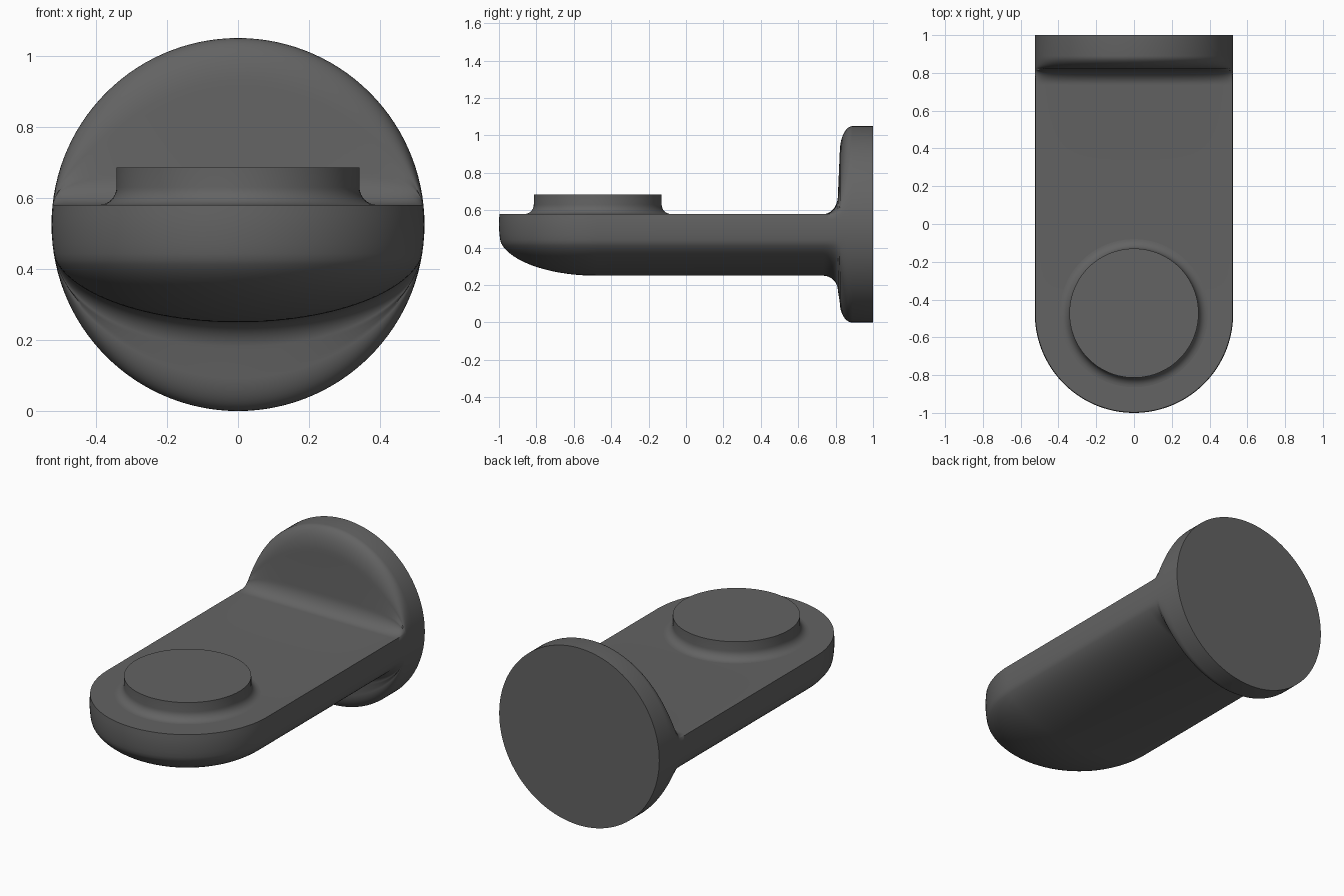
import bpy, bmesh
from math import sin, cos, pi, tanh
from mathutils import Vector

if "Cube" in bpy.data.objects:
    bpy.data.objects.remove(bpy.data.objects["Cube"])

R, CZ, TOP = 0.525, 0.525, 0.58      # flange radius and centre, shelf height
NOSE_Y = -0.475                      # centre of the rounded shelf end
N = 120                              # points round each section

dark = bpy.data.materials.new("dark_grey")
dark.diffuse_color = (0.125, 0.125, 0.125, 1)
dark.use_nodes = True
dark.node_tree.nodes["Principled BSDF"].inputs["Base Color"].default_value = dark.diffuse_color


def finish(name, bm):
    bmesh.ops.remove_doubles(bm, verts=bm.verts, dist=1e-4)
    bmesh.ops.recalc_face_normals(bm, faces=bm.faces)
    mesh = bpy.data.meshes.new(name)
    bm.to_mesh(mesh)
    bm.free()
    mesh.materials.append(dark)
    ob = bpy.data.objects.new(name, mesh)
    bpy.context.collection.objects.link(ob)
    bpy.ops.object.select_all(action='DESELECT')
    ob.select_set(True)
    bpy.context.view_layer.objects.active = ob
    bpy.ops.object.shade_smooth_by_angle(angle=1.15)


def spin(bm, pts, centre, angle, steps):
    verts = [bm.verts.new(p) for p in pts]
    edges = [bm.edges.new(e) for e in zip(verts, verts[1:])]
    bmesh.ops.spin(bm, geom=verts + edges, cent=centre, axis=(0, 0, 1),
                   angle=angle, steps=steps)


def section(i):
    """x, shelf height and disc height of one section point"""
    s = sin(2 * pi * i / N)
    disc = CZ + R * s
    shelf = min(TOP, disc) if s >= 0 else max(disc, 0.47 - 0.22 * abs(s))
    return R * cos(2 * pi * i / N), shelf, disc


def flare(i, k, steps=10):
    """Point i of ring k on the S-shaped blend from shelf to disc"""
    x, shelf, disc = section(i)
    gap = abs(disc - shelf)
    limit = 0.15 / max(abs(sin(2 * pi * i / N)), 0.05)
    low = 0.1 * tanh(4.5 * gap)
    high = limit * tanh(0.55 * gap / limit)
    if k <= steps:                   # hollow fillet
        a = k / steps * pi / 2
        y, h = 0.735 + 0.077 * sin(a), low * (1 - cos(a))
    else:                            # rounded rim
        a = (k - steps - 1) / steps * pi / 2
        y, h = 0.89 - 0.068 * cos(a), gap - high + high * sin(a)
    return Vector((x, y, shelf + (h if disc > shelf else -h)))


# Shelf with round nose, blended into the wall disc
bm = bmesh.new()
rings = [[Vector((section(i)[0], NOSE_Y, section(i)[1])) for i in range(N)]]
rings += [[flare(i, k) for i in range(N)] for k in range(22)]
rings.append([Vector((section(i)[0], 1, section(i)[2])) for i in range(N)])
rows = [[bm.verts.new(p) for p in ring] for ring in rings]
for a, b in zip(rows, rows[1:]):
    for i in range(N):
        j = (i + 1) % N
        bm.faces.new((a[i], a[j], b[j], b[i]))
bm.faces.new(rows[-1])
half = [rings[0][i % N] for i in range(-N // 4, N // 4 + 1)]
spin(bm, half, (0, NOSE_Y, 0), -pi, 60)
finish("bracket_body", bm)

# Round raised pad with a hollow fillet at its foot
bm = bmesh.new()
prof = [(0, 0.685), (0.342, 0.685)]
prof += [(0.392 - 0.05 * cos(k * pi / 16), 0.63 - 0.05 * sin(k * pi / 16)) for k in range(9)]
prof += [(0.392, 0.57)]
pad_y = -0.472
spin(bm, [(r, pad_y, z) for r, z in prof], (0, pad_y, 0), 2 * pi, 96)
finish("round_pad", bm)
